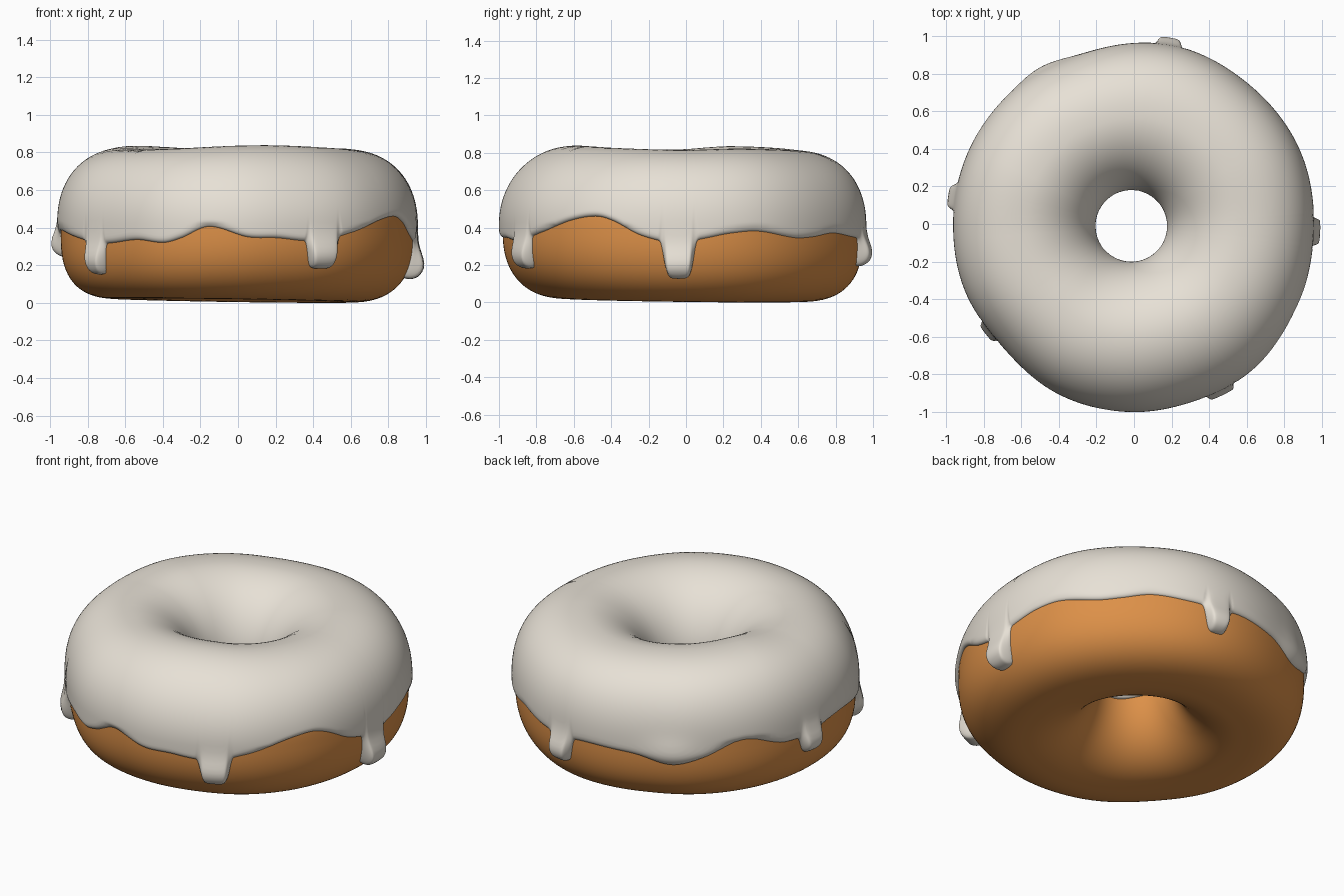
import bpy, bmesh, math

if "Cube" in bpy.data.objects:
    bpy.data.objects.remove(bpy.data.objects["Cube"])

COLS, T = 1080, 0.02


def ring_curve(points):
    """Smooth periodic curve through (degrees, value) points."""
    p = sorted((a % 360, v) for a, v in points)
    k = len(p)
    p = [(a - 360, v) for a, v in p[-2:]] + p + [(a + 360, v) for a, v in p[:2]]

    def f(a):
        a %= 360
        i = 1
        while i < k + 1 and p[i + 1][0] <= a:
            i += 1
        (a0, v0), (a1, v1), (a2, v2), (a3, v3) = p[i - 1:i + 3]
        h = a2 - a1
        m1, m2 = (v2 - v0) / (a2 - a0) * h, (v3 - v1) / (a3 - a1) * h
        t = (a - a1) / h
        return ((2*t**3 - 3*t*t + 1) * v1 + (t**3 - 2*t*t + t) * m1
                + (3*t*t - 2*t**3) * v2 + (t**3 - t*t) * m2)
    return f


# Hand-made unevenness: outer radius, top height, icing hem height
outer = ring_curve([(0, .957), (24, .966), (51, .962), (78, .972), (109, .945), (128, .957),
                    (152, .962), (180, .962), (-159, .967), (-137, .957), (-114, .99),
                    (-90, 1.0), (-72, .995), (-53, 1.0), (-36, .985), (-15, .963)])
top = ring_curve([(-78, .838), (-30, .822), (0, .815), (30, .822), (90, .812),
                  (155, .835), (185, .817), (-130, .818)])
hem = ring_curve([(-168, .38), (-151, .34), (-136, .32), (-124, .335), (-114, .32), (-108, .345),
                  (-99, .405), (-87, .35), (-78, .345), (-69, .335), (-52, .375), (-39, .44),
                  (-30, .46), (-24, .435), (-15, .36), (-7, .335), (6, .345), (15, .37),
                  (24, .38), (38, .345), (46, .35), (56, .37), (70, .35), (90, .35),
                  (105, .34), (130, .345), (145, .42), (161, .35), (182, .38)])
# Fullness of the upper and lower outer shoulder
full_top = ring_curve([(-65, 2.0), (0, 2.25), (100, 2.3), (180, 2.35)])
full_low = ring_curve([(-75, 2.4), (0, 2.5), (90, 2.7), (180, 2.85), (-130, 2.8)])

# Drips: angle, lowest point, half width in degrees, bulge, squareness
DRIPS = [(-143.5, .155, 4.5, .04, 6), (-62.6, .185, 5.1, .045, 8), (-2.4, .135, 5.2, .06, 8),
         (79, .195, 4.5, .045, 6), (171.5, .245, 4.5, .04, 6), (120, .285, 9, .02, 2)]


def spow(x, e):
    return math.copysign(abs(x) ** e, x)


def section(az):
    """Centre radius and height, half width and height, shoulder fullness."""
    ro, ri = outer(az) - T, 0.19 + T
    zt = top(az) - T
    zb = 0.012 - 0.012 * math.cos(math.radians(az - 40))
    return ((ro + ri) / 2, (zt + zb) / 2, (ro - ri) / 2, (zt - zb) / 2,
            full_top(az), full_low(az))


def surface(az, sec, phi, off):
    rc, zc, a, h, nt, nl = sec
    c, s = math.cos(phi), math.sin(phi)
    if c >= 0:
        n = nt if s >= 0 else nl
    else:
        n = 1.95 if s >= 0 else 2.05
    nr, nz = spow(c, 2 - 2 / n) / a, spow(s, 2 - 2 / n) / h
    ln = math.hypot(nr, nz)
    r = rc + a * spow(c, 2 / n) + off * nr / ln
    z = zc + h * spow(s, 2 / n) + off * nz / ln
    t = math.radians(az)
    # the hole sits slightly off centre
    k = max(0, 1 - (r - .2) / .7)
    return r * math.cos(t) - .014 * k, r * math.sin(t) - .01 * k, z


def drip_at(az):
    for a, low, w, b, e in DRIPS:
        d = abs((az - a + 180) % 360 - 180) / w
        if d < 3:
            shape = .9 * math.exp(-d ** e) + .1 * math.exp(-(d / 1.2) ** 2)
            return shape, low, b
    return 0, 0, 0


def edge_phi(az):
    _, zc, _, h, nt, nl = section(az)
    w, low, _ = drip_at(az)
    z = hem(az) * (1 - w) + low * w
    return math.asin(spow((z - zc) / h, (nt if z > zc else nl) / 2))


def make(name, color, cols, rows, point_rows, wrap):
    """Ring of cross-sections joined into a smooth coloured mesh."""
    bm = bmesh.new()
    g = [[bm.verts.new(p) for p in point_rows(i * 360 / cols)] for i in range(cols)]
    for i in range(cols):
        A, B = g[i], g[(i + 1) % cols]
        for j in range(rows if wrap else rows - 1):
            k = (j + 1) % rows
            bm.faces.new((A[j], B[j], B[k], A[k]))
    bmesh.ops.recalc_face_normals(bm, faces=bm.faces)
    for f in bm.faces:
        f.smooth = True
    me = bpy.data.meshes.new(name)
    bm.to_mesh(me)
    bm.free()
    mat = bpy.data.materials.new(name + "_colour")
    mat.diffuse_color = color
    mat.use_nodes = True
    mat.node_tree.nodes["Principled BSDF"].inputs["Base Color"].default_value = mat.diffuse_color
    me.materials.append(mat)
    bpy.context.collection.objects.link(bpy.data.objects.new(name, me))


# Dough ring, a little proud below the icing
def dough_rows(az):
    sec = section(az)
    pts = []
    for j in range(96):
        phi = 2 * math.pi * j / 96
        low = max(0, -math.sin(phi)) * max(0, math.cos(phi))
        pts.append(surface(az, sec, phi, .016 * low))
    return pts


make("dough", (0.72, 0.28, 0.065, 1), 180, 96, dough_rows, True)

# Icing coat with wavy hem and rounded drips
ROWS = 64


def icing_rows(az):
    sec = section(az)
    e = edge_phi(az)
    end = math.pi + 0.08 + 0.05 * math.sin(math.radians(3 * az))
    slope = (edge_phi(az + .3) - edge_phi(az - .3)) / math.radians(.6) * .42
    w, low, bulge = drip_at(az)
    pts = []
    for j in range(ROWS):
        v = .5 - .5 * math.cos(math.pi * j / (ROWS - 1))
        phi = e + (end - e) * v
        d = min((phi - e) * .4 / math.hypot(1, slope), (end - phi) * .4)
        q = min(1, d / (.025 + .025 * w))
        rnd = math.sqrt(max(0, 1 - (1 - q) ** 2))
        swell = 0
        if phi < 1.2:
            z = surface(az, sec, phi, 0)[2]
            swell = bulge * w * math.exp(-((z - low - .07) / .08) ** 2)
        pts.append(surface(az, sec, phi, -.003 + (T + .003 + swell) * rnd))
    return pts


make("icing", (0.80, 0.75, 0.67, 1), COLS, ROWS, icing_rows, False)
